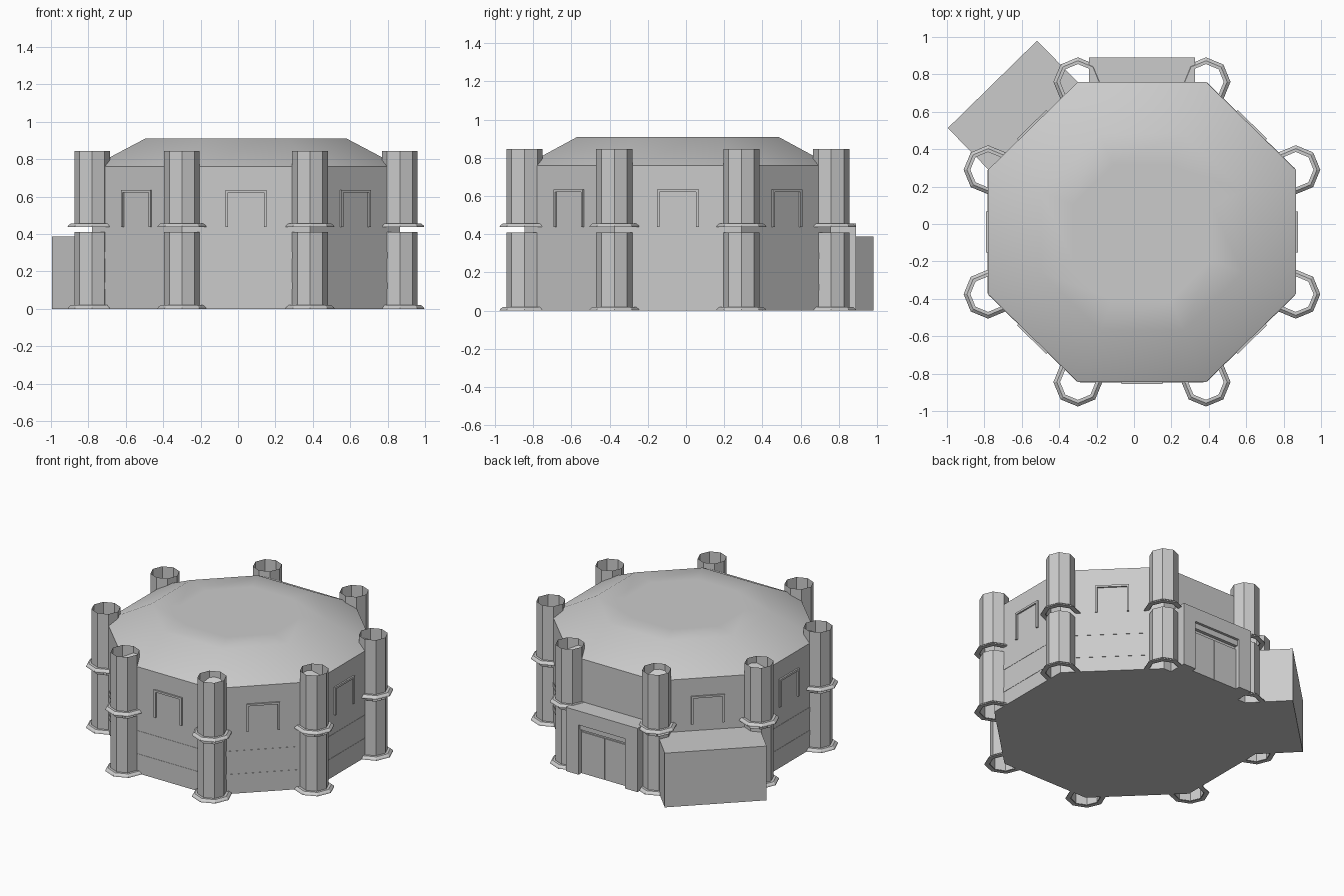
import bpy, bmesh, math
from mathutils import Vector

cube = bpy.data.objects.get("Cube")
if cube:
    bpy.data.objects.remove(cube, do_unlink=True)

grey = bpy.data.materials.new("plain grey")
grey.use_nodes = True
grey.diffuse_color = (0.6, 0.6, 0.6, 1)
grey.node_tree.nodes["Principled BSDF"].inputs["Base Color"].default_value = (0.6, 0.6, 0.6, 1)

CX, CY = 0.0425, -0.0425
UP = Vector((0, 0, 1))
# Octagon corners, counter-clockwise from the right end of the front wall
CORNERS = [Vector((CX + x, CY + y, 0)) for x, y in (
    (-0.3425, -0.8025), (0.3425, -0.8025), (0.8225, -0.3325), (0.8225, 0.3325),
    (0.3425, 0.8025), (-0.3425, 0.8025), (-0.8225, 0.3325), (-0.8225, -0.3325))]
BACK, ANNEX = 4, 5   # wall indices with the porch and the annex


def make(name, bm, smooth=False):
    bmesh.ops.recalc_face_normals(bm, faces=bm.faces)
    mesh = bpy.data.meshes.new(name)
    bm.to_mesh(mesh)
    bm.free()
    mesh.materials.append(grey)
    for p in mesh.polygons:
        p.use_smooth = smooth
    obj = bpy.data.objects.new(name, mesh)
    bpy.context.collection.objects.link(obj)
    return obj


def rings(name, loops, cap_start=False, cap_end=False, smooth=False):
    """Skin a stack of closed loops."""
    bm = bmesh.new()
    vs = [[bm.verts.new(p) for p in loop] for loop in loops]
    n = len(vs[0])
    for a, b in zip(vs, vs[1:]):
        for i in range(n):
            j = (i + 1) % n
            bm.faces.new((a[i], a[j], b[j], b[i]))
    if cap_start:
        bm.faces.new(vs[0][::-1])
    if cap_end:
        bm.faces.new(vs[-1])
    return make(name, bm, smooth)


def octagon(scale, z):
    c = Vector((CX, CY, 0))
    return [c + (p - c) * scale + UP * z for p in CORNERS]


def wall_prism(name, wall, outline, d0, d1):
    """Extrude an outline (along wall, height) between two distances from a wall."""
    a, b = CORNERS[wall], CORNERS[(wall + 1) % 8]
    t = (b - a).normalized()
    n = t.cross(UP)
    mid = (a + b) / 2
    loops = [[mid + t * u + UP * z + n * d for u, z in outline] for d in (d0, d1)]
    return rings(name, loops, True, True)


def rect(u0, u1, z0, z1):
    return [(u0, z0), (u1, z0), (u1, z1), (u0, z1)]


def arch(u0, u1, z0, z1, side, top):
    return [(u0, z0), (u0 + side, z0), (u0 + side, z1 - top), (u1 - side, z1 - top),
            (u1 - side, z0), (u1, z0), (u1, z1), (u0, z1)]


def lathe(name, c, profile):
    """Eight-sided open shell around a column axis."""
    return rings(name, [[c + Vector((r * math.cos(k * math.pi / 4),
                                     r * math.sin(k * math.pi / 4), z))
                         for k in range(8)] for r, z in profile])


# Main walls with closed floor
rings("walls", [octagon(1, 0), octagon(1, 0.76)], cap_start=True)

# Softly shaded roof with flat plateau
rings("roof", [octagon(1, 0.76), octagon(0.655, 0.91), octagon(0.45, 0.91)],
      cap_end=True, smooth=True)

# Hollow corner columns in two tiers, each with a flared foot
for i, c in enumerate(CORNERS):
    for tier, z0, z1 in (("lower", 0.0, 0.41), ("upper", 0.437, 0.845)):
        lathe(f"{tier}_column_{i}", c, [(0.095, z0), (0.095, z1)])
        lathe(f"{tier}_column_foot_{i}", c,
              [(0.098, z0), (0.131, z0), (0.128, z0 + 0.008),
               (0.113, z0 + 0.02), (0.095, z0 + 0.02)])

# Window frames and thin wall bands
for w in range(8):
    if w == BACK:
        continue
    wall_prism(f"window_frame_{w}", w, arch(-0.11, 0.11, 0.437, 0.635, 0.014, 0.014), -0.005, 0.011)
    if w == ANNEX:
        continue
    for k, z in enumerate((0.105, 0.27)):
        wall_prism(f"wall_band_{w}_{k}", w, rect(-0.33, 0.33, z, z + 0.035), -0.005, 0.002)

# Back porch: core, door surround, stepped lintel and a pair of doors
wall_prism("porch_core", BACK, rect(-0.283, 0.283, 0, 0.455), -0.05, 0.09)
wall_prism("porch_surround", BACK, arch(-0.283, 0.283, 0, 0.455, 0.1, 0.1), 0.09, 0.13)
wall_prism("porch_lintel", BACK, rect(-0.183, 0.183, 0.315, 0.355), 0.09, 0.112)
for name, u in (("left_door", -0.183), ("right_door", 0.002)):
    wall_prism(name, BACK, rect(u, u + 0.181, 0, 0.295), 0.09, 0.098)

# Low annex on the rear diagonal wall
wall_prism("annex", ANNEX, rect(-0.334, 0.334, 0, 0.387), -0.05, 0.31)
